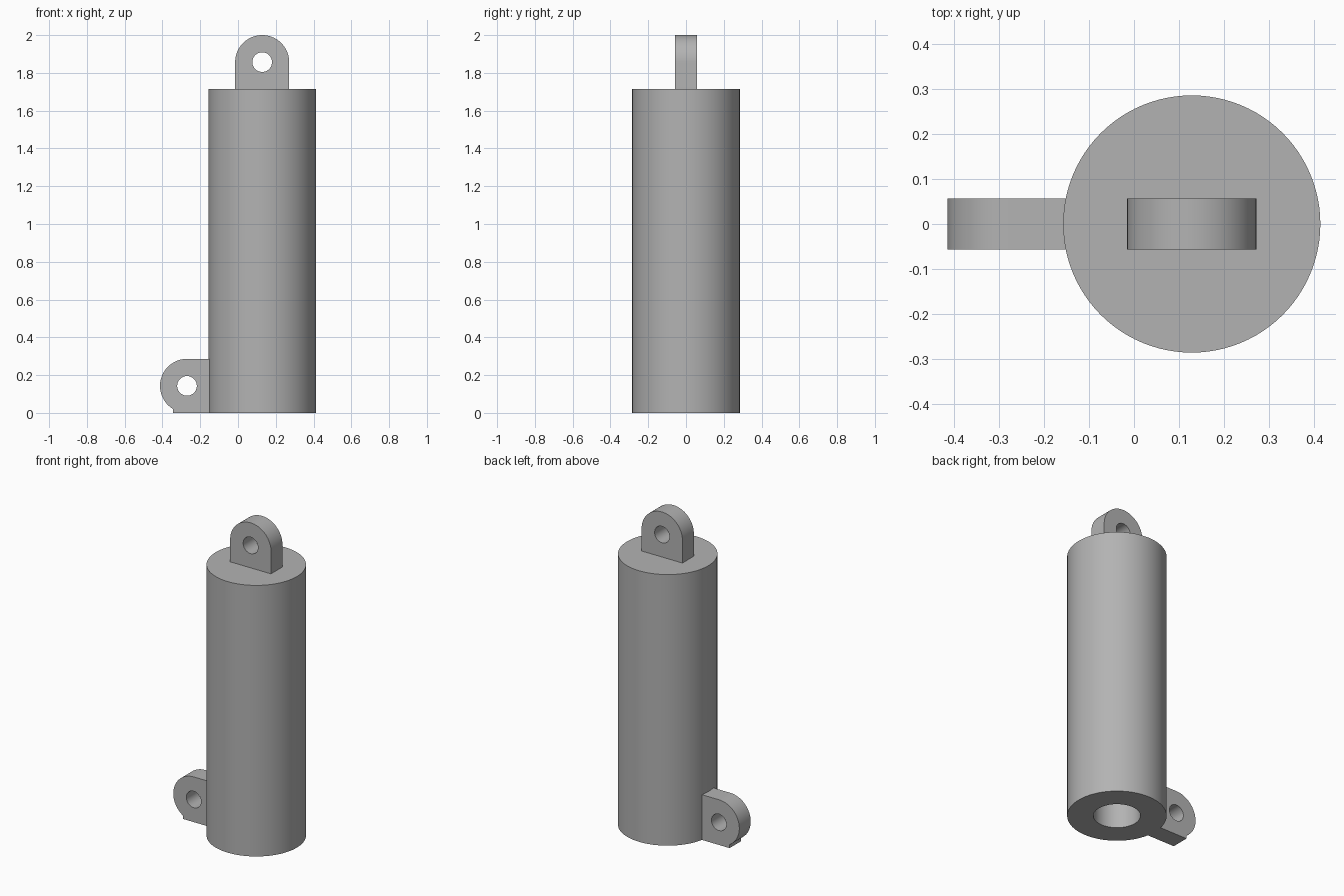
import bpy, bmesh
from math import pi, cos, sin, sqrt, radians
from mathutils import Vector, Matrix

cube = bpy.data.objects.get("Cube")
if cube:
    bpy.data.objects.remove(cube)

AXIS_X = 0.128        # barrel axis
RADIUS = 0.285
HEIGHT = 1.715
BORE_R, BORE_TOP = 0.135, 1.57
LUG_R, HOLE_R, LUG_HALF = 0.143, 0.052, 0.057

grey = bpy.data.materials.new("grey metal")
grey.use_nodes = True
colour = (0.45, 0.45, 0.45, 1)
grey.diffuse_color = colour
grey.node_tree.nodes["Principled BSDF"].inputs["Base Color"].default_value = colour


def finish(bm, name):
    bmesh.ops.recalc_face_normals(bm, faces=bm.faces)
    mesh = bpy.data.meshes.new(name)
    bm.to_mesh(mesh)
    bm.free()
    mesh.materials.append(grey)
    obj = bpy.data.objects.new(name, mesh)
    bpy.context.collection.objects.link(obj)
    bpy.ops.object.select_all(action='DESELECT')
    obj.select_set(True)
    bpy.context.view_layer.objects.active = obj
    bpy.ops.object.shade_smooth_by_angle(angle=radians(30))
    return obj


def arc(cx, cz, r, start, end, steps):
    angles = [start + (end - start) * i / steps for i in range(steps + 1)]
    return [(cx + r * cos(a), cz + r * sin(a)) for a in angles]


def lug(name, outline, cx, cz):
    """Plate in the xz plane with a round pin hole, extruded along y."""
    bm = bmesh.new()
    hole = arc(cx, cz, HOLE_R, 0, 2 * pi, 48)[:-1]
    for loop in (outline, hole):
        verts = [bm.verts.new((x, -LUG_HALF, z)) for x, z in loop]
        for a, b in zip(verts, verts[1:] + verts[:1]):
            bm.edges.new((a, b))
    bmesh.ops.triangle_fill(bm, edges=bm.edges[:], use_beauty=True)
    geom = bmesh.ops.extrude_face_region(bm, geom=bm.faces[:], use_keep_orig=True)["geom"]
    moved = [v for v in geom if isinstance(v, bmesh.types.BMVert)]
    bmesh.ops.translate(bm, verts=moved, vec=(0, 2 * LUG_HALF, 0))
    return finish(bm, name)


# Barrel with a blind bore open at the bottom
bm = bmesh.new()
profile = [(0, BORE_TOP), (BORE_R, BORE_TOP), (BORE_R, 0),
           (RADIUS, 0), (RADIUS, HEIGHT), (0, HEIGHT)]
verts = [bm.verts.new((r, 0, z)) for r, z in profile]
edges = [bm.edges.new(pair) for pair in zip(verts, verts[1:])]
bmesh.ops.spin(bm, geom=verts + edges, cent=(0, 0, 0), axis=(0, 0, 1),
               angle=2 * pi, steps=96, use_duplicate=False)
bmesh.ops.remove_doubles(bm, verts=bm.verts, dist=0.0001)
bmesh.ops.translate(bm, verts=bm.verts, vec=(AXIS_X, 0, 0))
finish(bm, "barrel")

# Top lug: round head on a straight base
top_z = 2 - LUG_R
top = arc(AXIS_X, top_z, LUG_R, 0, pi, 40)
top += [(AXIS_X - LUG_R, HEIGHT), (AXIS_X + LUG_R, HEIGHT)]
lug("top_lug", top, AXIS_X, top_z)

# Side lug: round end with a small square foot at the bottom
side_x = LUG_R - 0.413
foot_x = -0.345
inner_x = AXIS_X - RADIUS + 0.03
foot_z = LUG_R - sqrt(LUG_R ** 2 - (foot_x - side_x) ** 2)
foot_angle = pi + Vector((1, 0)).angle(Vector((side_x - foot_x, LUG_R - foot_z)))
side = arc(side_x, LUG_R, LUG_R, pi / 2, foot_angle, 44)
side += [(foot_x, 0), (inner_x, 0), (inner_x, 2 * LUG_R)]
lug("side_lug", side, side_x, LUG_R)
